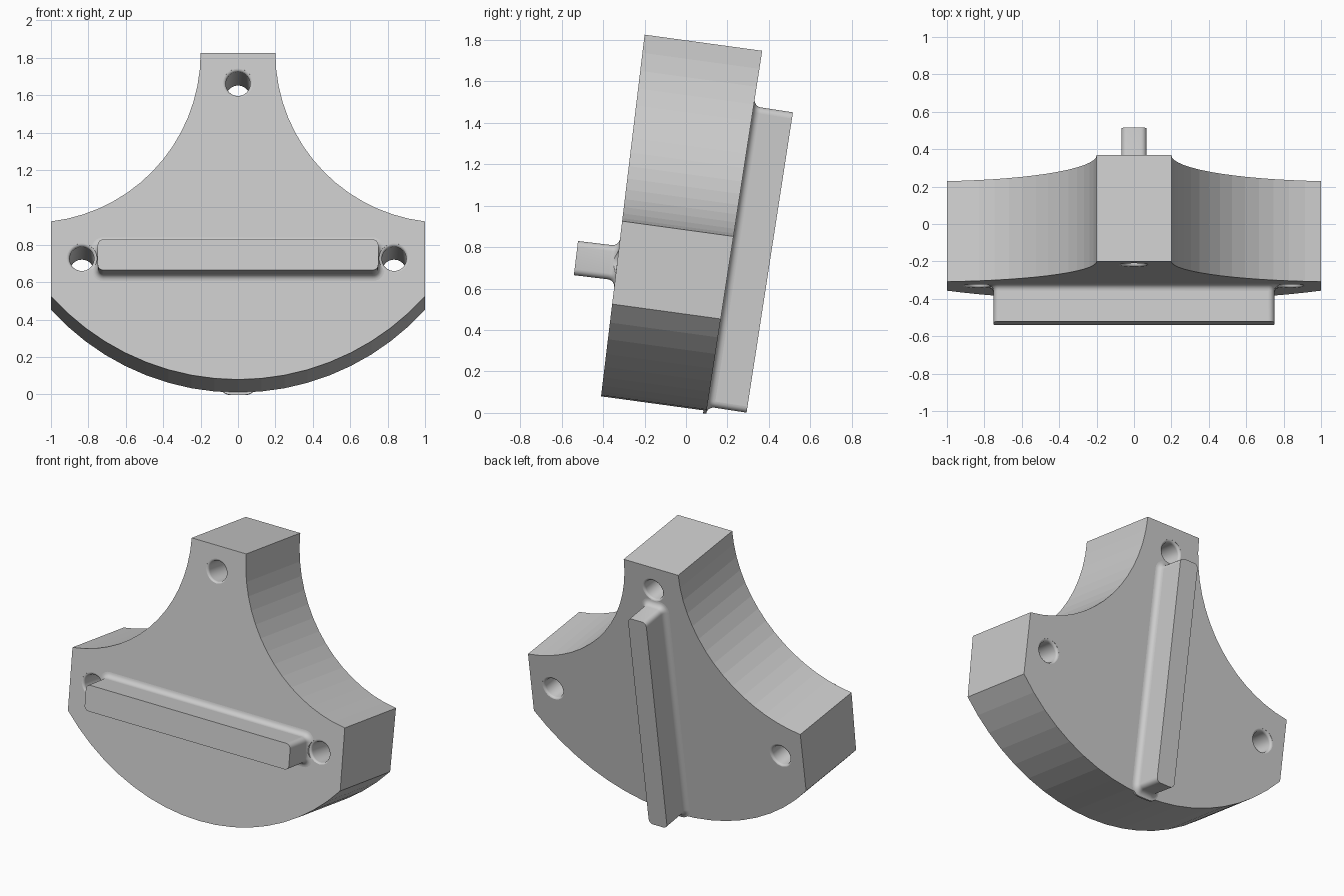
import bpy, bmesh, math
from mathutils import Vector

if "Cube" in bpy.data.objects:
    bpy.data.objects.remove(bpy.data.objects["Cube"])

X = Vector((1, 0, 0))
TILT = math.radians(7.8)
D = Vector((0, math.cos(TILT), -math.sin(TILT)))    # extrusion direction, front to back


def front_y(z):
    return -0.41 + 0.1205 * (z - 0.08)


def back_y(z):
    return 0.10 + 0.1545 * (z - 0.015)


def depth_at(z):
    return (back_y(z) - front_y(z)) / (D.y - 0.1545 * D.z)


def loft(name, rings):
    """Closed solid through a list of rings with equal point counts."""
    bm = bmesh.new()
    loops = [[bm.verts.new(p) for p in r] for r in rings]
    n = len(loops[0])
    for a, b in zip(loops, loops[1:]):
        for i in range(n):
            j = (i + 1) % n
            bm.faces.new((a[i], a[j], b[j], b[i]))
    bm.faces.new(loops[0])
    bm.faces.new(loops[-1])
    bmesh.ops.recalc_face_normals(bm, faces=bm.faces)
    me = bpy.data.meshes.new(name)
    bm.to_mesh(me)
    bm.free()
    ob = bpy.data.objects.new(name, me)
    bpy.context.collection.objects.link(ob)
    return ob


def arc(cx, cz, r, a0, a1, n):
    return [(cx + r * math.cos(a0 + (a1 - a0) * i / n),
             cz + r * math.sin(a0 + (a1 - a0) * i / n)) for i in range(n + 1)]


def rib(name, origin, normal, half_w, half_h, height):
    """Rounded bar with a filleted foot."""
    up = Vector((0, abs(normal.z), abs(normal.y)))
    f = 0.035
    levels = [(-0.015, f)]
    levels += [(f * (1 - math.cos(a)), f * (1 - math.sin(a)))
               for a in (math.pi / 2 * i / 6 for i in range(7))]
    # foot runs tangent to the face, then turns up into the wall
    levels = [levels[0]] + [(h, o) for h, o in levels[1:]] + [(height, 0)]
    rings = []
    for h, o in levels:
        r = 0.03 + o
        pts = []
        for k, (sx, sz) in enumerate(((1, 1), (-1, 1), (-1, -1), (1, -1))):
            a = k * math.pi / 2
            pts += arc(sx * (half_w - 0.03), sz * (half_h - 0.03), r, a, a + math.pi / 2, 6)
        rings.append([origin + X * u + up * v + normal * h for u, v in pts])
    return loft(name, rings)


def hole(name, x, z):
    """Round cutter with flared ends that soften both rims."""
    r, f = 0.065, 0.016
    start, length = Vector((x, front_y(z), z)), depth_at(z)
    half = [(-0.08, r + f)] + [(f * (1 - math.cos(a)), r + f * (1 - math.sin(a)))
                               for a in (math.pi / 2 * i / 5 for i in range(6))]
    # mirror the profile for the far end
    prof = half + [(length - h, q) for h, q in reversed(half)]
    up = X.cross(D)
    return loft(name, [[start + D * h + X * u + up * v
                        for u, v in arc(0, 0, q, 0, 2 * math.pi, 32)[:-1]] for h, q in prof])


# Body: waisted plate with two concave shoulders and a curved bottom
a_end = math.atan2(0.925 - 1.825, 1 - 1.106) + 2 * math.pi
right = arc(1.106, 1.825, 0.906, math.pi, a_end, 15)
half_angle = math.asin(1 / 1.346)
bottom = arc(0, 1.426, 1.346, -math.pi / 2 + half_angle, -math.pi / 2 - half_angle, 18)
left = [(-x, z) for x, z in reversed(right)]
front = [Vector((x, front_y(z), z)) for x, z in right + bottom + left]
body = loft("bracket_body", [front, [p + D * depth_at(p.z) for p in front]])

# Ribs on both faces
front_n = Vector((0, -1, 0.1205)).normalized()
back_n = Vector((0, 1, -0.1545)).normalized()
parts = [
    (rib("front_rib", Vector((0, front_y(0.723), 0.723)), front_n, 0.75, 0.083, 0.2), 'UNION'),
    (rib("back_rib", Vector((0, back_y(0.755), 0.755)), back_n, 0.067, 0.733, 0.192), 'UNION'),
]
# Bolt holes
parts += [(hole("hole_cutter", x, z), 'DIFFERENCE')
          for x, z in ((0, 1.662), (-0.835, 0.727), (0.835, 0.727))]

bpy.context.view_layer.objects.active = body
body.select_set(True)
for ob, op in parts:
    m = body.modifiers.new("join", 'BOOLEAN')
    m.operation, m.object, m.solver = op, ob, 'EXACT'
    bpy.ops.object.modifier_apply(modifier=m.name)
    bpy.data.objects.remove(ob)

# Smooth fillets and holes, flat plate walls
bpy.ops.object.shade_smooth_by_angle(angle=math.radians(30))
for p in body.data.polygons:
    if p.area > 0.02:
        p.use_smooth = False
